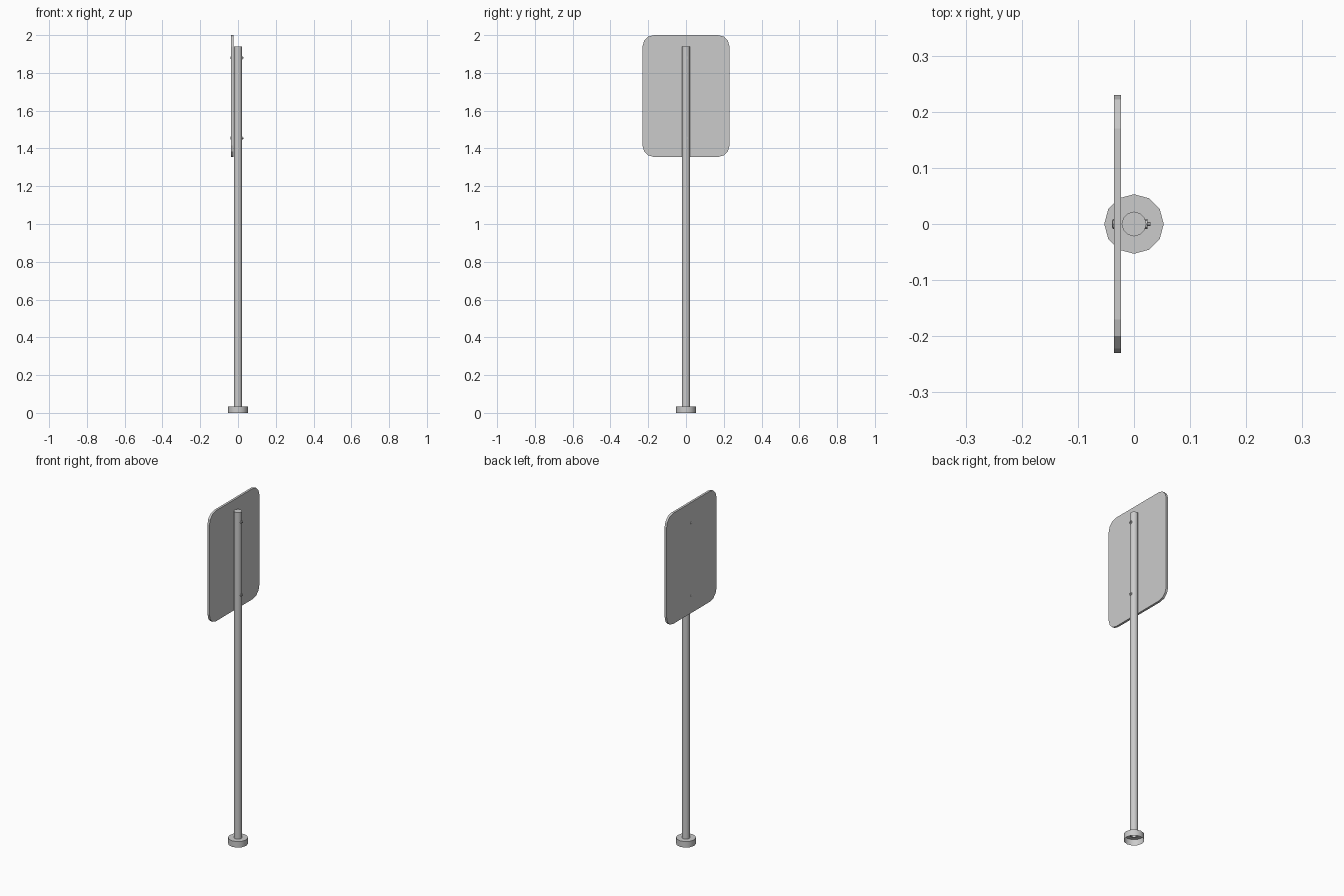
import bpy, bmesh, math
from mathutils import Matrix

if "Cube" in bpy.data.objects:
    bpy.data.objects.remove(bpy.data.objects["Cube"])


def finish(name, bm, smooth=True):
    bmesh.ops.recalc_face_normals(bm, faces=bm.faces)
    mesh = bpy.data.meshes.new(name)
    bm.to_mesh(mesh)
    bm.free()
    ob = bpy.data.objects.new(name, mesh)
    bpy.context.collection.objects.link(ob)
    if smooth:
        bpy.ops.object.select_all(action='DESELECT')
        ob.select_set(True)
        bpy.context.view_layer.objects.active = ob
        bpy.ops.object.shade_smooth_by_angle(angle=math.radians(40))
    return ob


def lathe(name, profile, sides=12, matrix=Matrix()):
    """Revolve (radius, height) points round z; radius 0 closes an end."""
    bm = bmesh.new()
    verts = [bm.verts.new((r, 0, z)) for r, z in profile]
    edges = [bm.edges.new(p) for p in zip(verts, verts[1:])]
    bmesh.ops.spin(bm, geom=verts + edges, cent=(0, 0, 0), axis=(0, 0, 1),
                   angle=2 * math.pi, steps=sides)
    bmesh.ops.remove_doubles(bm, verts=bm.verts, dist=1e-5)
    bm.transform(matrix)
    return finish(name, bm)


# Base collar, open underneath
lathe("base_collar", [(0.053, 0), (0.053, 0.035), (0.02, 0.035)])

# Upright pole
lathe("pole", [(0.022, 0.03), (0.022, 1.94), (0, 1.94)])

# Rounded sign plate
R, HALF_W, Z0, Z1, X0, X1 = 0.06, 0.23, 1.355, 2.0, -0.036, -0.023
corners = [(HALF_W - R, Z1 - R), (R - HALF_W, Z1 - R),
           (R - HALF_W, Z0 + R), (HALF_W - R, Z0 + R)]
bm = bmesh.new()
outline = []
for i, (cy, cz) in enumerate(corners):
    for k in range(4):
        a = math.radians(90 * i + 30 * k)
        outline.append(bm.verts.new((X0, cy + R * math.cos(a), cz + R * math.sin(a))))
face = bm.faces.new(outline)
ext = bmesh.ops.extrude_face_region(bm, geom=[face], use_keep_orig=True)
bmesh.ops.translate(bm, vec=(X1 - X0, 0, 0),
                    verts=[g for g in ext["geom"] if isinstance(g, bmesh.types.BMVert)])
finish("sign_plate", bm, smooth=False)

# Two bolts: head on the plate face, washer and stud behind the pole
turn = Matrix.Rotation(math.pi / 2, 4, 'Y')
for label, z in (("upper", 1.88), ("lower", 1.455)):
    m = Matrix.Translation((0, 0, z)) @ turn
    lathe(label + "_bolt_head", [(0.009, -0.035), (0.009, -0.037), (0.006, -0.039), (0, -0.039)], 8, m)
    lathe(label + "_bolt_nut", [(0.009, 0.018), (0.009, 0.024), (0.004, 0.024),
                                (0.004, 0.029), (0, 0.029)], 8, m)
